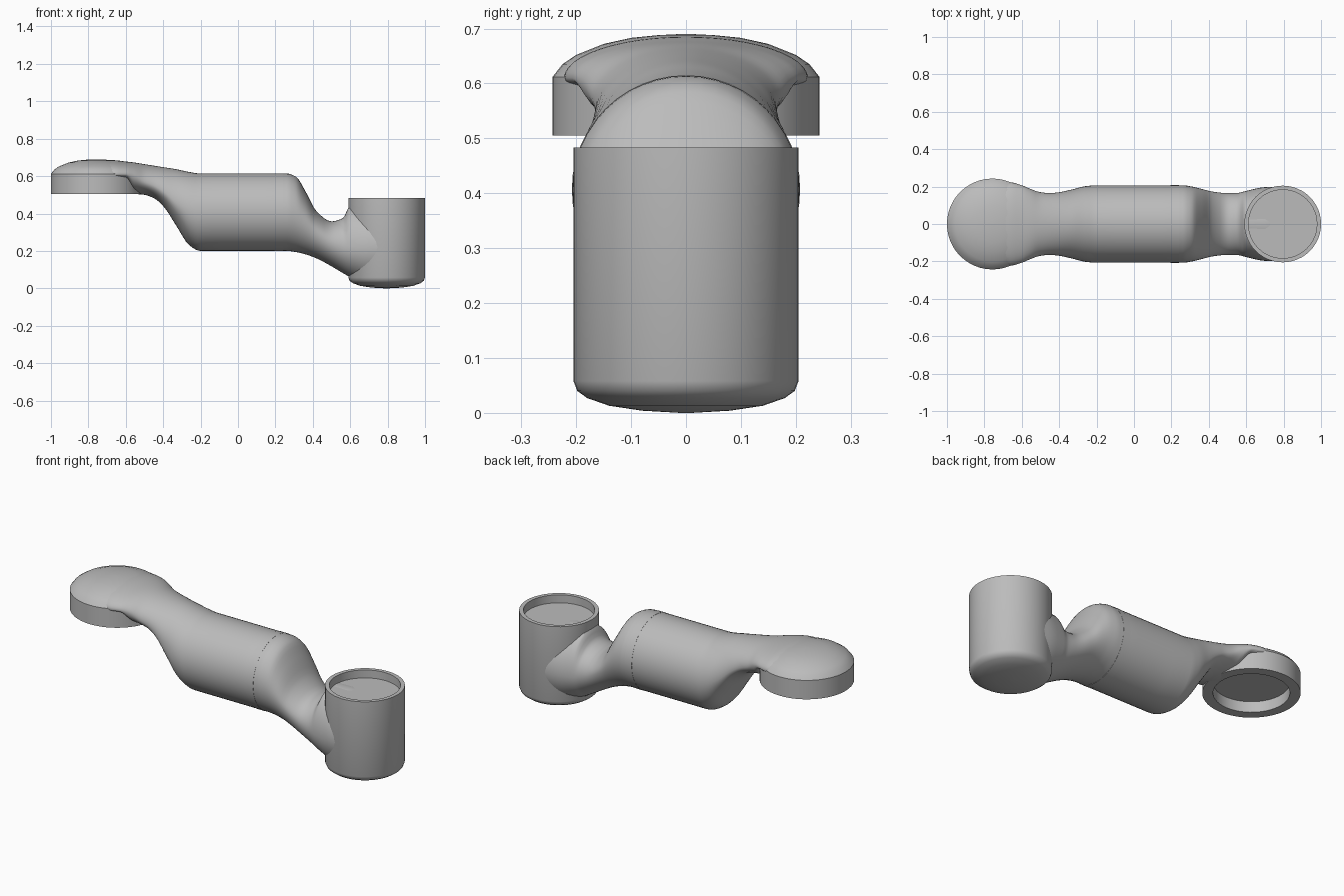
import bpy
import bmesh
from math import cos, sin, pi, radians

cube = bpy.data.objects.get("Cube")
if cube:
    bpy.data.objects.remove(cube)

GREY = (0.5, 0.5, 0.5, 1)
metal = bpy.data.materials.new("plain grey")
metal.use_nodes = True
metal.diffuse_color = GREY
metal.node_tree.nodes["Principled BSDF"].inputs["Base Color"].default_value = GREY
SIDES = 48


def skin(name, rings, closed_ends=True):
    """Bridge a row of equal rings of points into one smooth mesh."""
    bm = bmesh.new()
    rows = [[bm.verts.new(p) for p in ring] for ring in rings]
    for a, b in zip(rows, rows[1:]):
        for i in range(SIDES):
            j = (i + 1) % SIDES
            bm.faces.new((a[i], a[j], b[j], b[i]))
    if closed_ends:
        bm.faces.new(rows[0])
        bm.faces.new(rows[-1])
    bmesh.ops.recalc_face_normals(bm, faces=bm.faces)
    mesh = bpy.data.meshes.new(name)
    bm.to_mesh(mesh)
    bm.free()
    mesh.materials.append(metal)
    obj = bpy.data.objects.new(name, mesh)
    bpy.context.collection.objects.link(obj)
    bpy.ops.object.select_all(action='DESELECT')
    obj.select_set(True)
    bpy.context.view_layer.objects.active = obj
    bpy.ops.object.shade_smooth_by_angle(angle=radians(35))
    return obj


def turned(name, center_x, profile):
    """Turn a (radius, height) profile about a vertical axis."""
    angles = [2 * pi * i / SIDES for i in range(SIDES)]
    return skin(name, [[(center_x + r * cos(a), r * sin(a), z) for a in angles]
                       for r, z in profile])


def section(x, bottom, middle, top, width):
    """Cross-section made of two half ellipses joined at the widest height."""
    ring = []
    for i in range(SIDES):
        a = 2 * pi * i / SIDES
        height = top - middle if sin(a) > 0 else middle - bottom
        ring.append((x, width * cos(a), middle + height * sin(a)))
    return ring


def smooth_track(xs, ys, steps):
    """Interpolate without overshoot, keeping the flat runs flat."""
    secants = [(ys[i + 1] - ys[i]) / (xs[i + 1] - xs[i]) for i in range(len(xs) - 1)]
    slopes = [secants[0]]
    for s, t in zip(secants, secants[1:]):
        slopes.append(2 * s * t / (s + t) if s * t > 0 else 0)
    slopes.append(secants[-1])
    out = []
    for i in range(len(xs) - 1):
        h = xs[i + 1] - xs[i]
        for k in range(steps):
            u = k / steps
            blend = u * u * (3 - 2 * u)
            out.append(ys[i] * (1 - blend) + ys[i + 1] * blend
                       + h * slopes[i] * u * (1 - u) ** 2
                       - h * slopes[i + 1] * u * u * (1 - u))
    return out + [ys[-1]]


# Arm body: x, bottom, widest height, top, half width
stations = [
    (-.76, .575, .61, .688, .20),
    (-.66, .575, .61, .685, .222),
    (-.60, .575, .61, .678, .207),
    (-.555, .506, .60, .673, .188),
    (-.50, .50, .57, .664, .17),
    (-.45, .482, .55, .656, .165),
    (-.40, .44, .52, .648, .17),
    (-.33, .335, .46, .637, .185),
    (-.26, .23, .42, .622, .202),
    (-.20, .20, .407, .614, .207),
    (.26, .20, .407, .614, .207),
    (.31, .194, .395, .597, .20),
    (.36, .182, .36, .52, .188),
    (.42, .16, .30, .412, .173),
    (.50, .118, .245, .358, .165),
    (.56, .082, .225, .375, .167),
    (.60, .06, .22, .44, .177),
    (.70, .02, .22, .44, .197),
    (.79, .01, .22, .43, .20),
]
columns = list(zip(*stations))
tracks = [smooth_track(columns[0], column, 4) for column in columns]
skin("arm_body", [section(*values) for values in zip(*tracks)])

# Thin joint band round the barrel
skin("barrel_band", [section(x, .407 - r, .407, .407 + r, r)
                     for x, r in [(.195, .205), (.195, .208), (.24, .208), (.24, .205)]])

# Domed head with a round recess underneath
turned("domed_head", -.757, [
    (.19, .565), (.19, .505), (.243, .505), (.243, .612), (.225, .635),
    (.20, .652), (.15, .672), (.10, .683), (.05, .688), (.01, .69)])

# Upright socket with a rounded base and a shallow recess on top
turned("socket_cup", .795, [
    (.01, 0), (.08, .004), (.14, .013), (.18, .027), (.198, .04), (.205, .058),
    (.205, .483), (.183, .483), (.183, .438)])
